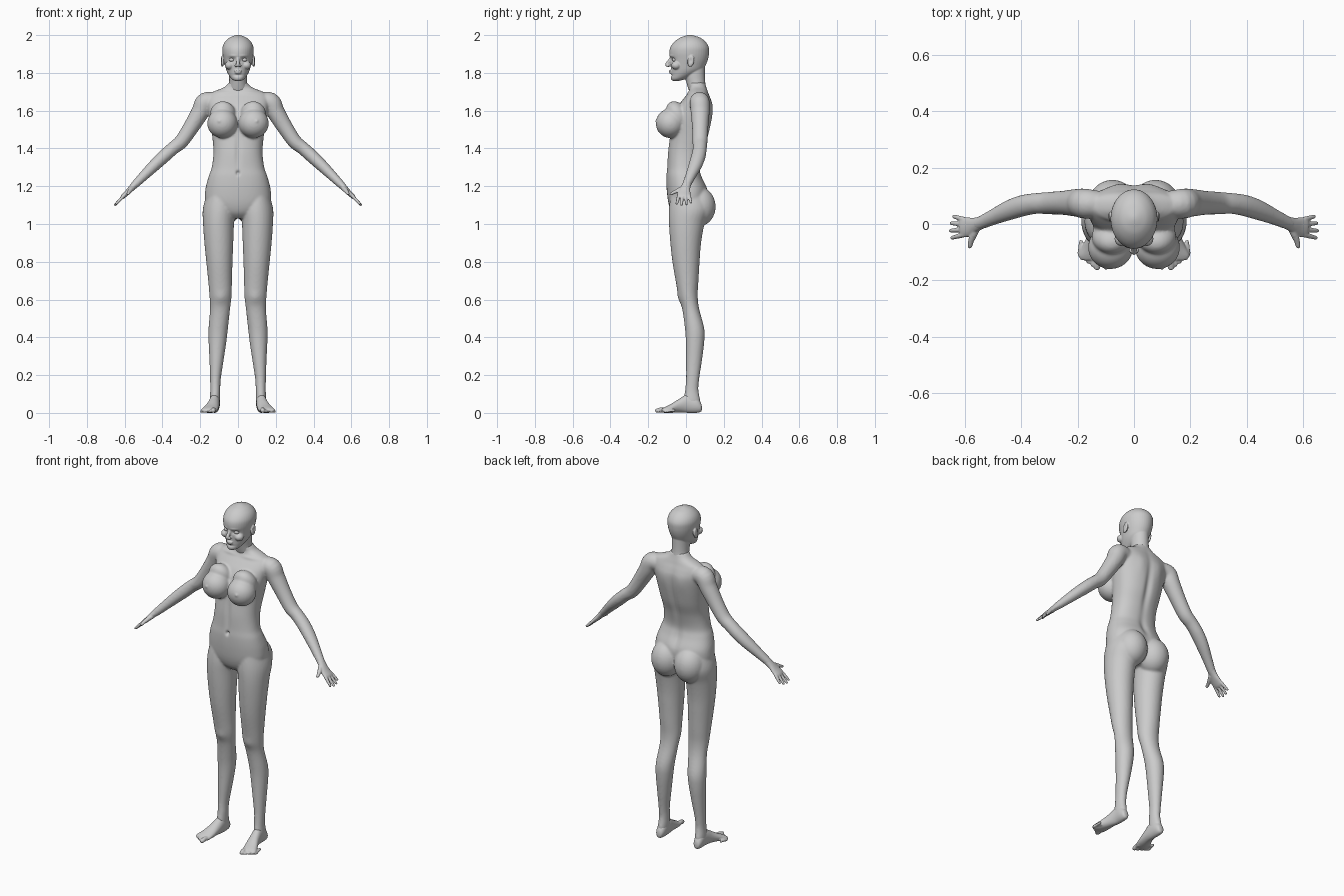
import bpy, bmesh
from math import sin, cos, pi, exp
from mathutils import Vector, Matrix


def spline(rows, n=5):
    """Catmull-Rom resampling of rows of numbers."""
    p = [rows[0]] + list(rows) + [rows[-1]]
    out = []
    for i in range(1, len(p) - 2):
        for k in range(n):
            t = k / n
            out.append([0.5 * (2 * b + (c - a) * t + (2 * a - 5 * b + 4 * c - d) * t * t
                               + (3 * b - a - 3 * c + d) * t ** 3)
                        for a, b, c, d in zip(*p[i - 1:i + 3])])
    return out + [list(rows[-1])]


def skin(bm, rings):
    vs = [[bm.verts.new(c) for c in r] for r in rings]
    n = len(vs[0])
    for a, b in zip(vs, vs[1:]):
        for i in range(n):
            j = (i + 1) % n
            bm.faces.new((a[i], a[j], b[j], b[i]))
    bm.faces.new(vs[0][::-1])
    bm.faces.new(vs[-1])


def loft(bm, rows, axis='z', power=2.0, n=32):
    """Rows of (position, min, max, min, max) along z or y."""
    rings = []
    for t, a0, a1, b0, b1 in spline(rows):
        ring = []
        for i in range(n):
            c, s = cos(2 * pi * i / n), sin(2 * pi * i / n)
            c = abs(c) ** (2 / power) * (1 if c > 0 else -1)
            s = abs(s) ** (2 / power) * (1 if s > 0 else -1)
            a, b = (a0 + a1 + (a1 - a0) * c) / 2, (b0 + b1 + (b1 - b0) * s) / 2
            ring.append((a, b, t) if axis == 'z' else (a, t, b))
        rings.append(ring)
    skin(bm, rings)


def tube(bm, rows, n=20):
    """Rows of (x, y, z, half width towards y, half thickness)."""
    pts = spline(rows)
    rings = []
    for i, (x, y, z, w, h) in enumerate(pts):
        t = Vector(pts[min(i + 1, len(pts) - 1)][:3]) - Vector(pts[max(i - 1, 0)][:3])
        t.normalize()
        up = t.cross(Vector((0, 1, 0)) if abs(t.y) < 0.85 else Vector((1, 0, 0))).normalized()
        side = up.cross(t)
        rings.append([Vector((x, y, z)) + side * w * cos(2 * pi * k / n)
                      + up * h * sin(2 * pi * k / n) for k in range(n)])
    skin(bm, rings)


def ball(bm, centre, radii, tilt=0):
    m = Matrix.Translation(centre) @ Matrix.Rotation(tilt, 4, 'X') @ Matrix.Diagonal((*radii, 1))
    bmesh.ops.create_uvsphere(bm, u_segments=28, v_segments=18, radius=1, matrix=m)


def mirror_x(bm):
    g = bmesh.ops.duplicate(bm, geom=bm.verts[:] + bm.edges[:] + bm.faces[:])['geom']
    bmesh.ops.scale(bm, vec=(-1, 1, 1), verts=[e for e in g if isinstance(e, bmesh.types.BMVert)])


def finish(name, bm, voxel=0, smooth=0, brushes=()):
    """Fuse the parts into one skin, then press in or pull out soft details."""
    bmesh.ops.recalc_face_normals(bm, faces=bm.faces[:])
    me = bpy.data.meshes.new(name)
    bm.to_mesh(me)
    bm.free()
    ob = bpy.data.objects.new(name, me)
    bpy.context.collection.objects.link(ob)
    if voxel:
        r = ob.modifiers.new('fuse', 'REMESH')
        r.mode, r.voxel_size = 'VOXEL', voxel
        s = ob.modifiers.new('soften', 'SMOOTH')
        s.factor, s.iterations = 0.5, smooth
        dg = bpy.context.evaluated_depsgraph_get()
        me = bpy.data.meshes.new_from_object(ob.evaluated_get(dg))
        ob.modifiers.clear()
        ob.data = me
    for c, r, off in brushes:
        for v in me.vertices:
            d = sum(((abs(p) - q) / k) ** 2 if i == 0 else ((p - q) / k) ** 2
                    for i, (p, q, k) in enumerate(zip(v.co, c, r)))
            if d < 6:
                f = exp(-d)
                sx = 1 if v.co.x > 0 else -1
                v.co += Vector((off[0] * sx, off[1], off[2])) * f
    for p in me.polygons:
        p.use_smooth = True
    return ob


# Legs, arms, breasts and buttocks (one side, then mirrored), plus torso
bm = bmesh.new()
loft(bm, [(1.16, .03, .165, -.08, .10), (1.08, .012, .186, -.09, .125), (1.0, .021, .185, -.09, .098),
          (.9, .025, .178, -.083, .08), (.8, .029, .168, -.072, .072), (.7, .032, .158, -.055, .066),
          (.62, .034, .151, -.04, .062), (.55, .042, .148, -.02, .07), (.45, .053, .156, -.006, .096),
          (.38, .061, .156, -.001, .097), (.28, .076, .151, 0, .085), (.18, .091, .148, 0, .07),
          (.12, .094, .147, -.005, .066), (.06, .096, .15, -.012, .076), (.012, .104, .144, 0, .07)])
tube(bm, [(.11, .07, 1.645, .045, .045), (.17, .072, 1.645, .053, .053), (.2, .075, 1.592, .05, .048),
          (.25, .075, 1.51, .043, .042), (.3, .074, 1.437, .04, .038), (.345, .073, 1.4, .037, .035),
          (.39, .066, 1.36, .038, .035), (.44, .05, 1.313, .036, .032), (.5, .024, 1.254, .028, .026),
          (.55, .001, 1.204, .023, .02), (.565, -.005, 1.19, .02, .014)])
ball(bm, (.083, -.083, 1.533), (.08, .077, .078))
ball(bm, (.08, -.045, 1.575), (.07, .055, .08), .5)
ball(bm, (.076, .066, 1.092), (.088, .091, .105))
mirror_x(bm)
loft(bm, [(1.03, -.07, .07, -.045, .06), (1.06, -.12, .12, -.075, .09), (1.11, -.17, .17, -.093, .11),
          (1.18, -.173, .173, -.102, .115), (1.25, -.156, .156, -.104, .085), (1.3, -.139, .139, -.1, .074),
          (1.38, -.13, .13, -.096, .09), (1.46, -.136, .136, -.086, .117), (1.55, -.15, .15, -.076, .136),
          (1.62, -.162, .162, -.045, .141), (1.66, -.165, .165, -.016, .132), (1.69, -.15, .15, .008, .12),
          (1.705, -.12, .12, .015, .115), (1.725, -.072, .072, .018, .108), (1.75, -.047, .047, .01, .1)],
     power=2.3, n=48)
finish('body', bm, .006, 7, [
    ((0, .13, 1.45), (.02, .06, .17), (0, -.012, 0)),
    ((0, .1, 1.24), (.025, .06, .06), (0, -.01, 0)),
    ((0, -.09, 1.38), (.014, .04, .09), (0, .007, 0)),
    ((0, -.104, 1.27), (.008, .03, .011), (0, .016, 0)),
    ((.1, -.16, 1.545), (.008, .02, .008), (0, -.005, 0)),
    ((.07, -.005, 1.695), (.05, .04, .009), (0, -.005, .002)),
    ((.09, -.035, .61), (.03, .03, .03), (0, -.005, 0)),
    ((.06, .135, 1.6), (.03, .04, .06), (0, .004, 0))])

# Feet with five toes
bm = bmesh.new()
loft(bm, [(.084, .116, .132, .015, .035), (.078, .105, .143, .005, .055), (.055, .097, .15, 0, .085),
          (.01, .096, .152, 0, .1), (-.035, .099, .163, .002, .075), (-.08, .104, .183, 0, .047),
          (-.112, .11, .196, 0, .031), (-.128, .118, .188, .004, .022)], axis='y')
for i in range(5):
    r = .0125 if i == 0 else .0092 - .0005 * i
    x, y = .125 + .0155 * i, -.148 + .0115 * i
    tube(bm, [(x, y + .045, .014, r, r), (x + .004, y + .015, r + .004, r, r),
              (x + .006, y, r, r * 1.05, r), (x + .006, y - .012, r, r * .75, r * .7),
              (x + .006, y - .016, r, r * .2, r * .2)], 12)
mirror_x(bm)
finish('feet', bm, .004, 3)

# Hands with fingers and thumb
bm = bmesh.new()
tube(bm, [(.535, .008, 1.219, .022, .021), (.562, -.003, 1.192, .026, .017), (.585, -.01, 1.168, .034, .014),
          (.607, -.012, 1.147, .036, .012), (.616, -.013, 1.139, .03, .008)])
for k, reach in zip((-1.5, -.5, .5, 1.5), (.93, 1.05, 1, .8)):
    a, b = Vector((.602, -.011 + k * .018, 1.152)), Vector((.652, -.01 + k * .027, 1.1))
    rows = [(*a.lerp(b, reach * t), r, r) for t, r in
            ((0, .009), (.3, .0088), (.6, .008), (.9, .0068), (.98, .0045), (1.01, .002))]
    tube(bm, rows, 12)
tube(bm, [(.558, -.014, 1.19, .014, .014), (.57, -.04, 1.178, .013, .012), (.578, -.062, 1.168, .01, .009),
          (.582, -.08, 1.159, .008, .007), (.583, -.086, 1.156, .003, .003)], 14)
mirror_x(bm)
finish('hands', bm, .0032, 3)

# Head: skull, neck, nose, lips, ears
bm = bmesh.new()
for s in (1, -1):
    ball(bm, (s * .083, .026, 1.862), (.009, .018, .031), -.2)
    ball(bm, (s * .01, -.094, 1.838), (.008, .01, .007))
    ball(bm, (s * .045, -.052, 1.84), (.024, .026, .022))
loft(bm, [(1.758, -.018, .018, -.072, -.035), (1.768, -.034, .034, -.08, 0), (1.79, -.05, .05, -.08, .05),
          (1.815, -.062, .062, -.08, .088), (1.845, -.07, .07, -.082, .106), (1.875, -.077, .077, -.084, .117),
          (1.905, -.082, .082, -.088, .122), (1.935, -.082, .082, -.083, .121), (1.962, -.071, .071, -.064, .106),
          (1.984, -.049, .049, -.036, .08), (1.996, -.024, .024, -.006, .048), (2.001, -.006, .006, .014, .028)],
     n=40)
loft(bm, [(1.67, -.06, .06, .03, .112), (1.71, -.053, .053, .014, .108), (1.75, -.047, .047, .002, .102),
          (1.79, -.047, .047, -.008, .1), (1.84, -.048, .048, -.01, .1)])
tube(bm, [(0, -.076, 1.882, .008, .008), (0, -.09, 1.862, .008, .009), (0, -.1, 1.845, .01, .01),
          (0, -.097, 1.835, .008, .006)], 14)
ball(bm, (0, -.08, 1.81), (.02, .0105, .0055))
ball(bm, (0, -.079, 1.801), (.017, .0105, .006))
finish('head', bm, .0035, 3, [
    ((.033, -.08, 1.87), (.018, .03, .011), (0, .012, 0)),
    ((.03, -.083, 1.89), (.022, .03, .006), (0, -.003, 0)),
    ((0, -.082, 1.788), (.025, .03, .006), (0, .005, 0)),
    ((.091, .024, 1.866), (.01, .008, .014), (-.006, 0, 0))])

# Eyes
bm = bmesh.new()
for s in (1, -1):
    ball(bm, (s * .032, -.059, 1.869), (.016, .014, .011))
finish('eyes', bm)
